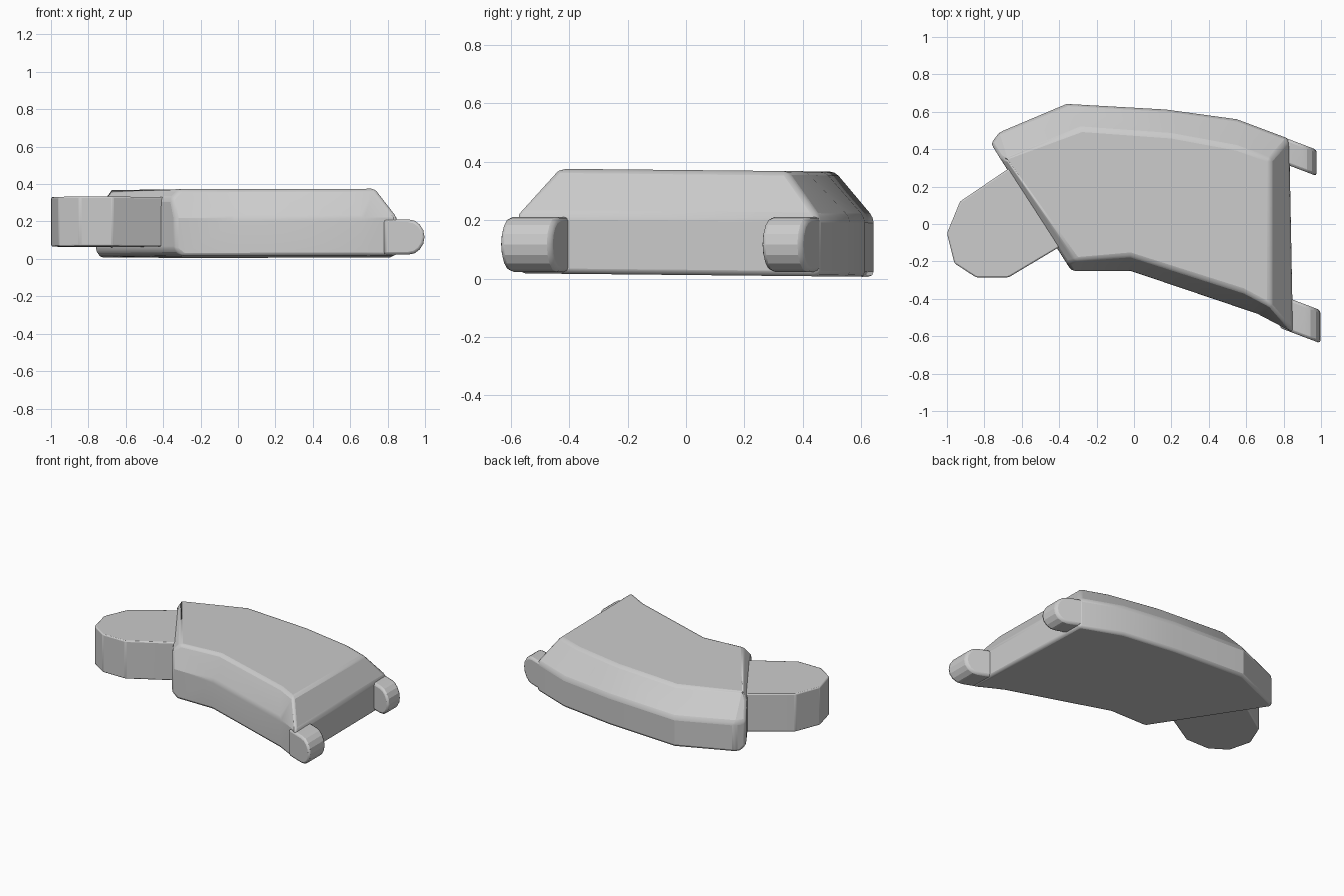
import bpy, bmesh, math

if "Cube" in bpy.data.objects:
    bpy.data.objects.remove(bpy.data.objects["Cube"])


def loft(name, rings, bevel, chamfer=()):
    """Skin stacked closed rings, cap the ends, soften the edges.
    chamfer: (ring index, point a, point b, offset) edges cut before softening."""
    bm = bmesh.new()
    vs = [[bm.verts.new(p) for p in r] for r in rings]
    n = len(rings[0])
    for lo, hi in zip(vs, vs[1:]):
        for i in range(n):
            j = (i + 1) % n
            bm.faces.new((lo[i], lo[j], hi[j], hi[i]))
    bm.faces.new(vs[0][::-1])
    bm.faces.new(vs[-1])
    bmesh.ops.recalc_face_normals(bm, faces=bm.faces)
    for r, a, b, off in chamfer:
        e = bm.edges.get((vs[r][a], vs[r][b]))
        bmesh.ops.bevel(bm, geom=[e], offset=off, segments=1,
                        affect='EDGES', profile=0.5)
    me = bpy.data.meshes.new(name)
    bm.to_mesh(me)
    bm.free()
    ob = bpy.data.objects.new(name, me)
    bpy.context.collection.objects.link(ob)
    m = ob.modifiers.new("soft_edges", 'BEVEL')
    m.width = bevel
    m.segments = 2
    m.limit_method = 'ANGLE'
    m.angle_limit = math.radians(28)
    bpy.ops.object.select_all(action='DESELECT')
    ob.select_set(True)
    bpy.context.view_layer.objects.active = ob
    bpy.ops.object.shade_smooth_by_angle(angle=math.radians(20))
    return ob


def level(pts, z):
    # the whole piece leans very slightly towards the back
    return [(x, y, z - 0.01 * y) for x, y in pts]


# Curved armour body: vertical lower wall, sloped upper wall, flat top
wall = [(-.765, .43), (-.72, .49), (-.36, .642), (.17, .612), (.55, .56),
        (.83, .455), (.85, -.58), (.66, -.48), (-.02, -.25), (-.335, -.25)]
top = [(-.70, .325), (-.675, .345), (-.28, .51), (.2, .475), (.55, .41),
       (.73, .345), (.73, -.44), (.58, -.36), (-.02, -.17), (-.365, -.2)]
loft("body", [level(wall, .012), level(wall, .215), level(top, .371)], .018,
     chamfer=[(2, 9, 0, .05), (0, 9, 0, .035)])

# Rounded tongue on the left end, running into the body
tongue = [(-.5, .40), (-.68, .29), (-.93, .12), (-1, -.05), (-.96, -.21),
          (-.845, -.285), (-.67, -.285), (-.41, -.13), (-.28, -.05)]
loft("tongue", [level(tongue, .065), level(tongue, .33)], .008)


# Two hinge lugs on the right end: round-nosed profiles, slanted forward
def lug(name, y_in, y_out, tip):
    r, zc = .094, .117
    arc = [math.radians(-90 + 22.5 * i) for i in range(9)]
    prof = [(.78, zc - r)] + [(tip - .085 + .085 * math.cos(a), zc + r * math.sin(a))
                              for a in arc] + [(.78, zc + r)]
    rings = [[(x, y - .38 * (x - .85), z) for x, z in prof] for y in (y_in, y_out)]
    loft(name, rings, .015)


lug("front_lug", -.405, -.582, .997)
lug("back_lug", .305, .445, .977)
